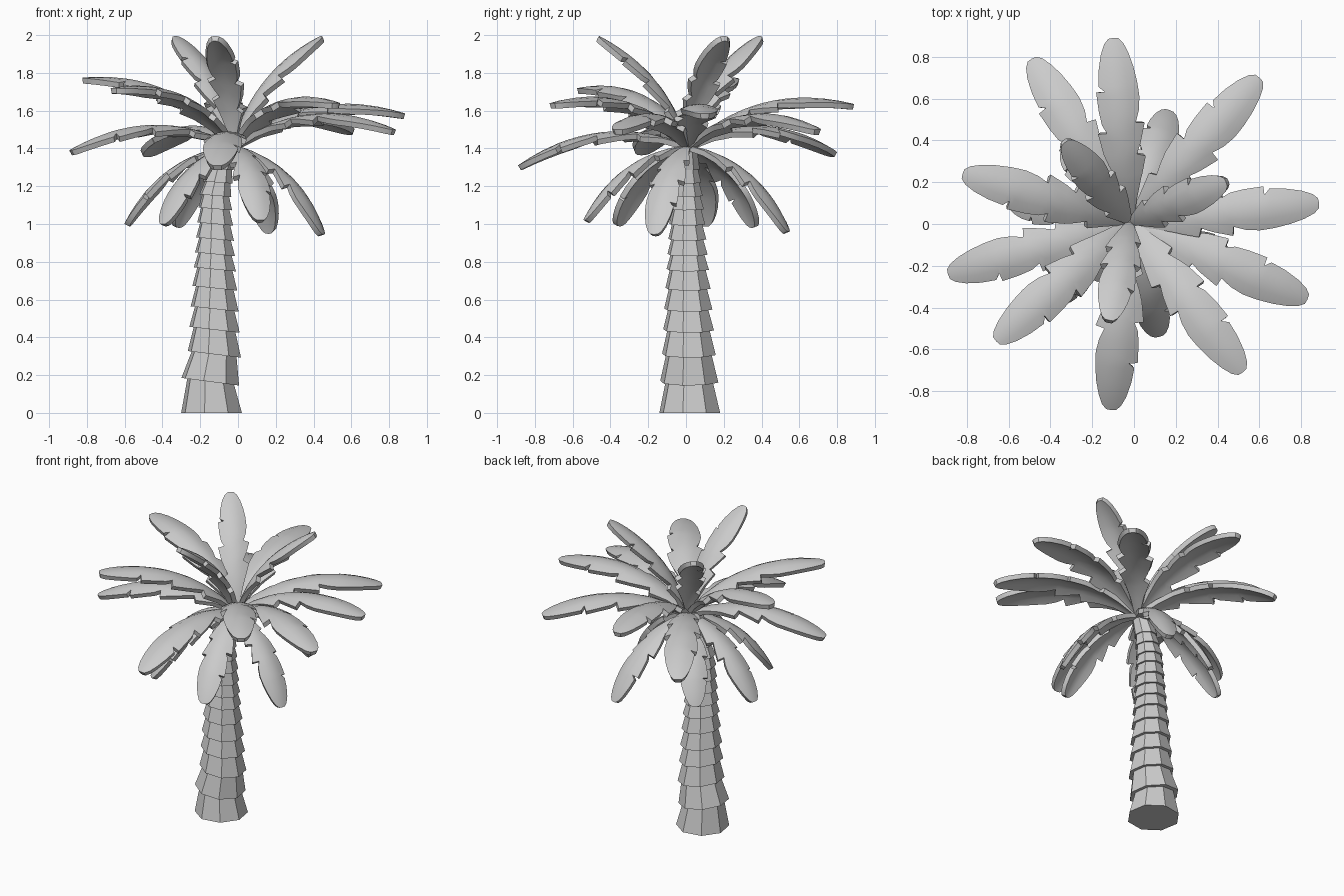
import bpy, bmesh, math
from mathutils import Vector, Matrix

cube = bpy.data.objects.get("Cube")
if cube:
    bpy.data.objects.remove(cube, do_unlink=True)

grey = bpy.data.materials.new("plain_grey")
grey.use_nodes = True
COLOR = (0.6, 0.6, 0.6, 1)
grey.diffuse_color = COLOR
grey.node_tree.nodes["Principled BSDF"].inputs["Base Color"].default_value = COLOR


def make_object(name, bm):
    mesh = bpy.data.meshes.new(name)
    bm.to_mesh(mesh)
    bm.free()
    mesh.materials.append(grey)
    obj = bpy.data.objects.new(name, mesh)
    bpy.context.collection.objects.link(obj)
    return obj


def lerp_table(table, t):
    for (a, p), (b, q) in zip(table, table[1:]):
        if t <= b:
            return p + (q - p) * (t - a) / (b - a)
    return table[-1][1]


# Trunk: stacked eight-sided collars, each narrowing upward
heights = [0, .165, .31, .44, .55, .66, .76, .84, .92, 1.0, 1.08, 1.15, 1.22, 1.29, 1.42]
lean = [(0, -.14), (.165, -.147), (.31, -.125), (1.15, -.12), (1.29, -.095), (1.42, -.05)]
girth = [(0, .165), (.165, .158), (.31, .146), (.55, .131), (.84, .109), (1.15, .087), (1.42, .06)]
bm = bmesh.new()
for low, high in zip(heights, heights[1:]):
    rings = []
    for z, scale in ((low, 1), (high + .012, .76)):
        radius = lerp_table(girth, low) * scale
        tilt = 0 if z == 0 else math.radians(8 - 3 * z)
        turn = Matrix.Rotation(tilt, 3, 'Y')
        centre = Vector((lerp_table(lean, z), .02 - .02 * z / 1.42, z))
        rings.append([bm.verts.new(centre + turn @ Vector((
            radius * math.cos(a), radius * math.sin(a), 0)))
            for a in (math.radians(45 * i - 13) for i in range(8))])
    bottom, top = rings
    bm.faces.new(bottom[::-1])
    bm.faces.new(top)
    for i in range(8):
        j = (i + 1) % 8
        bm.faces.new((bottom[i], bottom[j], top[j], top[i]))
make_object("trunk", bm)

# Frond outline rows: position on the midrib, then (position, half width) of each edge
ROWS = [
    (0, (0, .02), (0, .02)),
    (.12, (.14, .055), (.14, .05)),
    (.22, (.26, .095), (.25, .08)),
    (.27, (.28, .06), (.28, .09)),
    (.33, (.34, .085), (.37, .115)),
    (.38, (.40, .105), (.39, .07)),
    (.44, (.51, .125), (.45, .095)),
    (.49, (.515, .078), (.55, .125)),
    (.55, (.56, .1), (.56, .078)),
    (.62, (.63, .11), (.62, .1)),
    (.69, (.73, .115), (.69, .11)),
    (.725, (.735, .07), (.73, .108)),
    (.76, (.76, .1), (.77, .105)),
    (.85, (.84, .092), (.85, .092)),
    (.925, (.92, .073), (.92, .073)),
    (.98, (.972, .05), (.972, .05)),
    (1, (.997, .026), (.997, .026)),
]
ROOT = Vector((-.02, .01, 1.42))


def make_frond(name, tip, bend):
    chord = Vector(tip) - ROOT
    length = chord.length
    flat = Vector((chord.x, chord.y, 0)).normalized()
    side = Vector((0, 0, 1)).cross(flat)
    lift = chord.normalized().cross(side)
    size = max(length, .78)

    def point(u, w):
        arch = bend * u * (1 - u) * length
        droop = 2.6 * w * w * size
        return ROOT + chord * u + lift * (arch - droop) + side * (w * size)

    bm = bmesh.new()
    grid = []
    for mid, (lu, lw), (ru, rw) in ROWS:
        spots = [(lu, lw), ((lu + mid) / 2, lw / 2), (mid, 0),
                 ((ru + mid) / 2, -rw / 2), (ru, -rw)]
        grid.append([bm.verts.new(point(u, w)) for u, w in spots])
    for a, b in zip(grid, grid[1:]):
        for j in range(4):
            bm.faces.new((a[j], a[j + 1], b[j + 1], b[j]))
    frond = make_object(name, bm)
    solid = frond.modifiers.new("thickness", 'SOLIDIFY')
    solid.thickness = .03
    solid.offset = -1
    bpy.ops.object.select_all(action='DESELECT')
    frond.select_set(True)
    bpy.context.view_layer.objects.active = frond
    bpy.ops.object.modifier_apply(modifier="thickness")
    bpy.ops.object.shade_smooth_by_angle(angle=math.radians(35))


# Crown: three tiers of fronds, given by their bend and their tips
TIERS = {
    "upper_frond": (.44, [(-.33, .39, 1.995), (.44, .20, 1.995), (-.12, -.46, 1.995)]),
    "middle_frond": (.53, [
        (-.10, .89, 1.635), (-.49, .79, 1.38), (.60, .70, 1.50), (.885, .10, 1.585),
        (.83, -.36, 1.50), (.52, -.71, 1.64), (-.11, -.89, 1.31), (-.66, -.56, 1.72),
        (-.89, -.24, 1.39), (-.82, .24, 1.775)]),
    "lower_frond": (.53, [
        (.17, .545, .96), (.12, -.54, 1.02), (.455, -.17, .945),
        (-.60, .11, 1.0), (-.40, -.37, 1.0), (-.33, .37, .99)]),
}
for tier, (bend, tips) in TIERS.items():
    for i, tip in enumerate(tips):
        make_frond(f"{tier}_{i + 1}", tip, bend)
